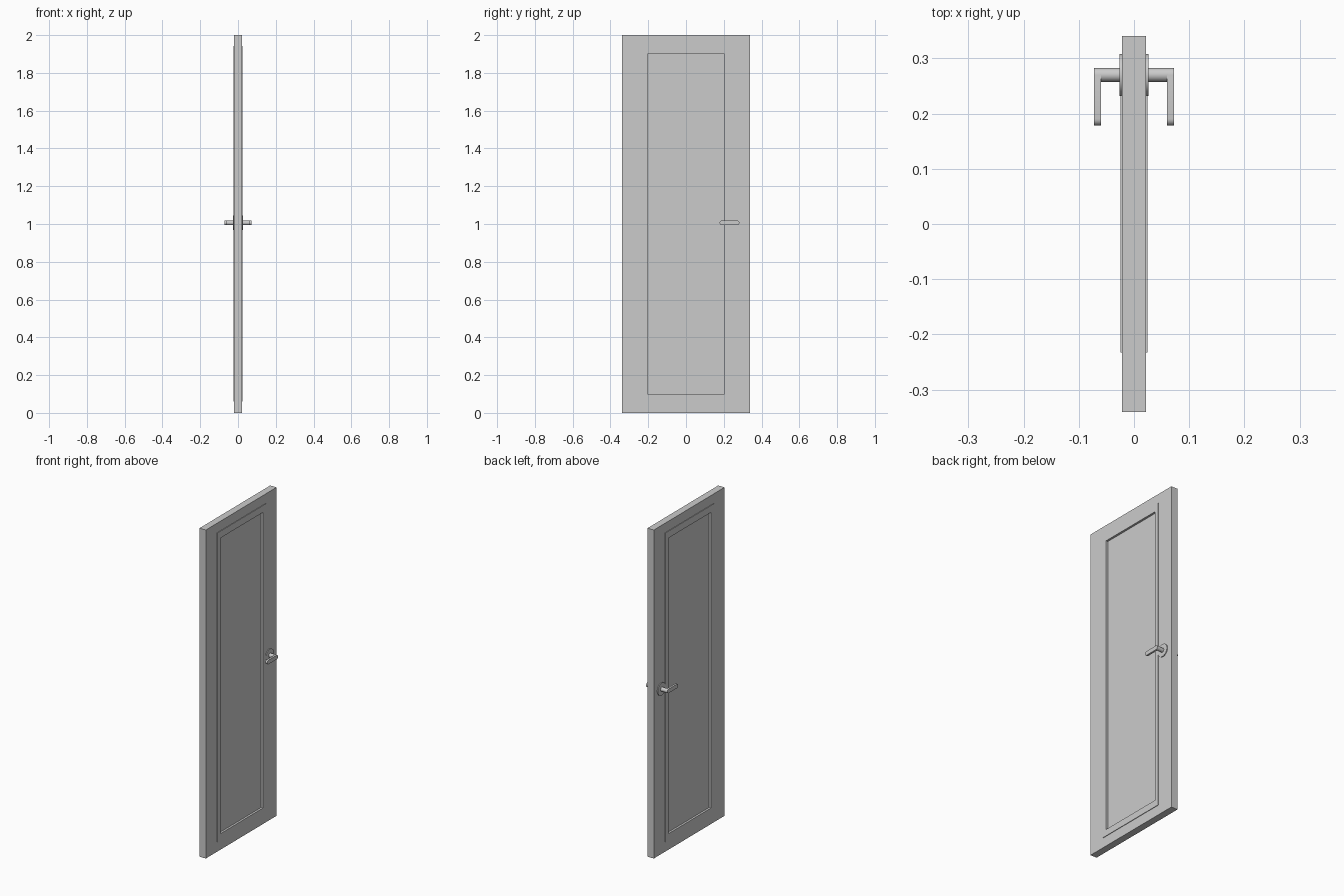
import bpy, bmesh, math

if "Cube" in bpy.data.objects:
    bpy.data.objects.remove(bpy.data.objects["Cube"])

HANDLE_Y, HANDLE_Z = 0.27, 1.006


def make_object(name, bm, smooth=False, mirrored=False):
    bmesh.ops.recalc_face_normals(bm, faces=bm.faces[:])
    mesh = bpy.data.meshes.new(name)
    bm.to_mesh(mesh)
    bm.free()
    ob = bpy.data.objects.new(name, mesh)
    bpy.context.collection.objects.link(ob)
    if mirrored:
        mod = ob.modifiers.new("other_side", 'MIRROR')
        mod.use_axis = (True, False, False)
    if smooth:
        bpy.ops.object.select_all(action='DESELECT')
        ob.select_set(True)
        bpy.context.view_layer.objects.active = ob
        bpy.ops.object.shade_smooth_by_angle(angle=math.radians(35))
    return ob


def rect(hy, z0, z1):
    return [(-hy, z0), (hy, z0), (hy, z1), (-hy, z1)]


def ring(name, outer, inner, half):
    """Rectangular frame lying in the yz plane, from x=-half to x=half."""
    bm = bmesh.new()
    loops = [[bm.verts.new((x, y, z)) for y, z in pts]
             for x, pts in ((-half, outer), (half, outer), (half, inner), (-half, inner))]
    for k in range(4):
        a, b = loops[k], loops[(k + 1) % 4]
        for i in range(4):
            j = (i + 1) % 4
            bm.faces.new((a[i], a[j], b[j], b[i]))
    return make_object(name, bm)


def prism(name, pts, x0, x1, **kw):
    """Extrude a yz outline from x0 to x1."""
    bm = bmesh.new()
    face = bm.faces.new([bm.verts.new((x0, y, z)) for y, z in pts])
    ext = bmesh.ops.extrude_face_region(bm, geom=[face])
    verts = [v for v in ext["geom"] if isinstance(v, bmesh.types.BMVert)]
    bmesh.ops.translate(bm, verts=verts, vec=(x1 - x0, 0, 0))
    return make_object(name, bm, **kw)


def arc(cy, cz, r, a0, a1, n):
    return [(cy + r * math.cos(a0 + (a1 - a0) * i / n),
             cz + r * math.sin(a0 + (a1 - a0) * i / n)) for i in range(n + 1)]


# Door leaf: outer frame, raised moulding and sunken panel
edge, mould, opening = rect(0.34, 0, 2), rect(0.233, 0.06, 1.942), rect(0.205, 0.1, 1.9)
ring("door_frame", edge, mould, 0.0213)
ring("panel_moulding", mould, opening, 0.0247)
prism("door_panel", opening, -0.012, 0.012)

# Handle set, mirrored to both faces
tau, r = 2 * math.pi, 0.0125
rose = arc(HANDLE_Y, HANDLE_Z, 0.038, 0, tau, 32)[:-1]
prism("handle_rose", rose, 0.019, 0.0265, smooth=True, mirrored=True)

shaft = arc(HANDLE_Y, HANDLE_Z, r, 0, tau, 24)[:-1]
prism("handle_shaft", shaft, 0.022, 0.062, smooth=True, mirrored=True)

half = math.pi / 2
lever = (arc(HANDLE_Y, HANDLE_Z, r, -half, half, 12)
         + arc(0.178 + r, HANDLE_Z, r, half, 3 * half, 12))
prism("handle_lever", lever, 0.060, 0.072, smooth=True, mirrored=True)
